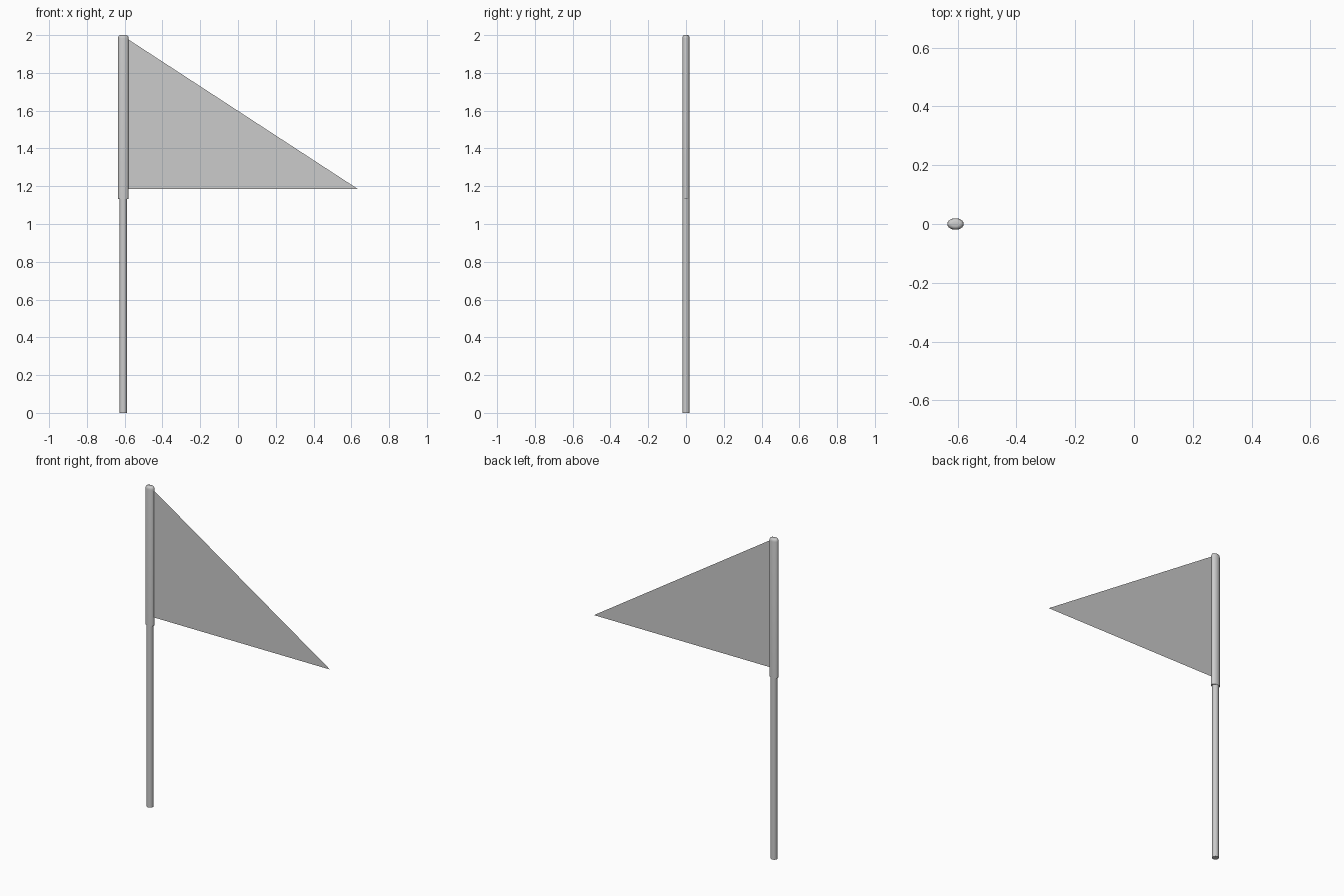
import bpy, bmesh, math

if "Cube" in bpy.data.objects:
    bpy.data.objects.remove(bpy.data.objects["Cube"])

CX = -0.607
SEG = 32


def lathe(name, rings):
    """Closed elliptical column from (z, x radius, y radius) rings."""
    bm = bmesh.new()
    loops = []
    for z, rx, ry in rings:
        loops.append([bm.verts.new((CX + rx * math.cos(2 * math.pi * i / SEG),
                                    ry * math.sin(2 * math.pi * i / SEG), z))
                      for i in range(SEG)])
    for a, b in zip(loops, loops[1:]):
        for i in range(SEG):
            j = (i + 1) % SEG
            bm.faces.new((a[i], a[j], b[j], b[i]))
    bm.faces.new(loops[0][::-1])
    bm.faces.new(loops[-1])
    return finish(name, bm)


def finish(name, bm):
    mesh = bpy.data.meshes.new(name)
    bm.to_mesh(mesh)
    bm.free()
    ob = bpy.data.objects.new(name, mesh)
    bpy.context.collection.objects.link(ob)
    bpy.ops.object.select_all(action='DESELECT')
    ob.select_set(True)
    bpy.context.view_layer.objects.active = ob
    bpy.ops.object.shade_smooth_by_angle(angle=math.radians(40))
    return ob


# Pole
lathe("pole", [(0.0, 0.0195, 0.0185), (1.97, 0.0195, 0.0185)])

# Cloth sleeve around the upper pole, with a softly rounded top
lathe("flag_sleeve", [(1.133, 0.028, 0.0195), (1.983, 0.028, 0.0195),
                      (1.992, 0.0265, 0.018), (1.998, 0.022, 0.014),
                      (2.0, 0.014, 0.008)])

# Triangular pennant, a single sheet of cloth
bm = bmesh.new()
bm.faces.new([bm.verts.new(p) for p in
              ((-0.585, 0, 1.185), (0.635, 0, 1.185), (-0.585, 0, 1.98))])
finish("pennant", bm)
